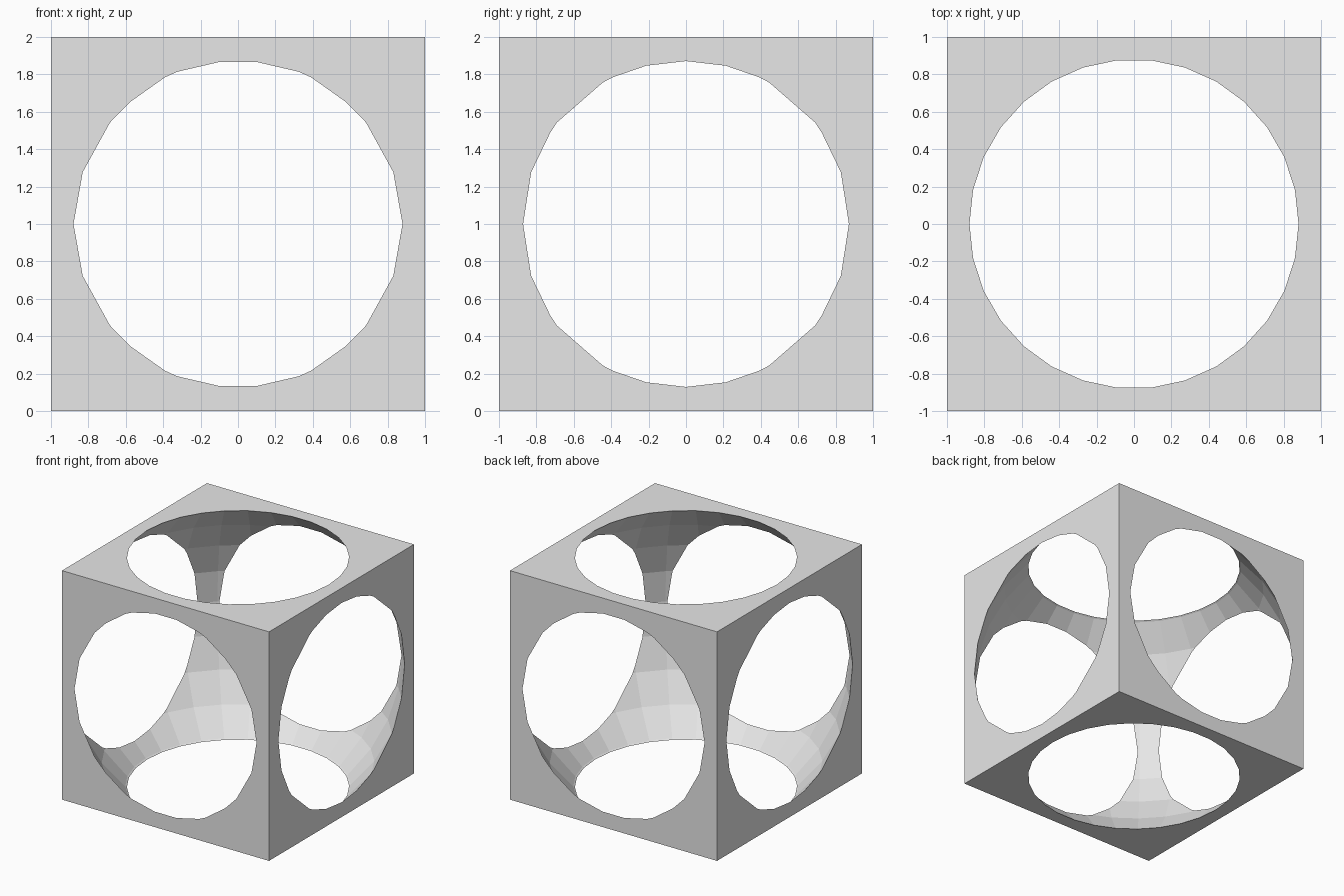
import bpy
import bmesh
from math import sin, cos, radians

old = bpy.data.objects.get("Cube")
if old:
    bpy.data.objects.remove(old, do_unlink=True)

# Single plain grey
grey = bpy.data.materials.new("light grey")
grey.use_nodes = True
grey.diffuse_color = (0.8, 0.8, 0.8, 1)
grey.node_tree.nodes["Principled BSDF"].inputs["Base Color"].default_value = (0.8, 0.8, 0.8, 1)


def make_object(name, bm):
    bmesh.ops.recalc_face_normals(bm, faces=bm.faces)
    mesh = bpy.data.meshes.new(name)
    bm.to_mesh(mesh)
    bm.free()
    mesh.materials.append(grey)
    obj = bpy.data.objects.new(name, mesh)
    bpy.context.collection.objects.link(obj)
    obj.location.z = 1
    return obj


# Solid block
bm = bmesh.new()
bmesh.ops.create_cube(bm, size=2)
block = make_object("hollow_cube", bm)

# Faceted ball cutter: rings every 12 degrees from the equator, flat polar caps
RADIUS, SIDES, STEP = 4 / 3, 30, 12
bm = bmesh.new()
rings = []
for lat in range(-84, 85, STEP):
    r, z = RADIUS * cos(radians(lat)), RADIUS * sin(radians(lat))
    rings.append([bm.verts.new((r * cos(radians(STEP * i)), r * sin(radians(STEP * i)), z))
                  for i in range(SIDES)])
for low, high in zip(rings, rings[1:]):
    for i in range(SIDES):
        j = (i + 1) % SIDES
        bm.faces.new((low[i], low[j], high[j], high[i]))
bm.faces.new(rings[0])
bm.faces.new(rings[-1])
ball = make_object("ball_cutter", bm)
ball.hide_render = True
ball.hide_viewport = True
ball.display_type = 'WIRE'

# Scoop the ball out, opening a round hole in every side
cut = block.modifiers.new("scoop", 'BOOLEAN')
cut.operation = 'DIFFERENCE'
cut.solver = 'EXACT'
cut.object = ball
